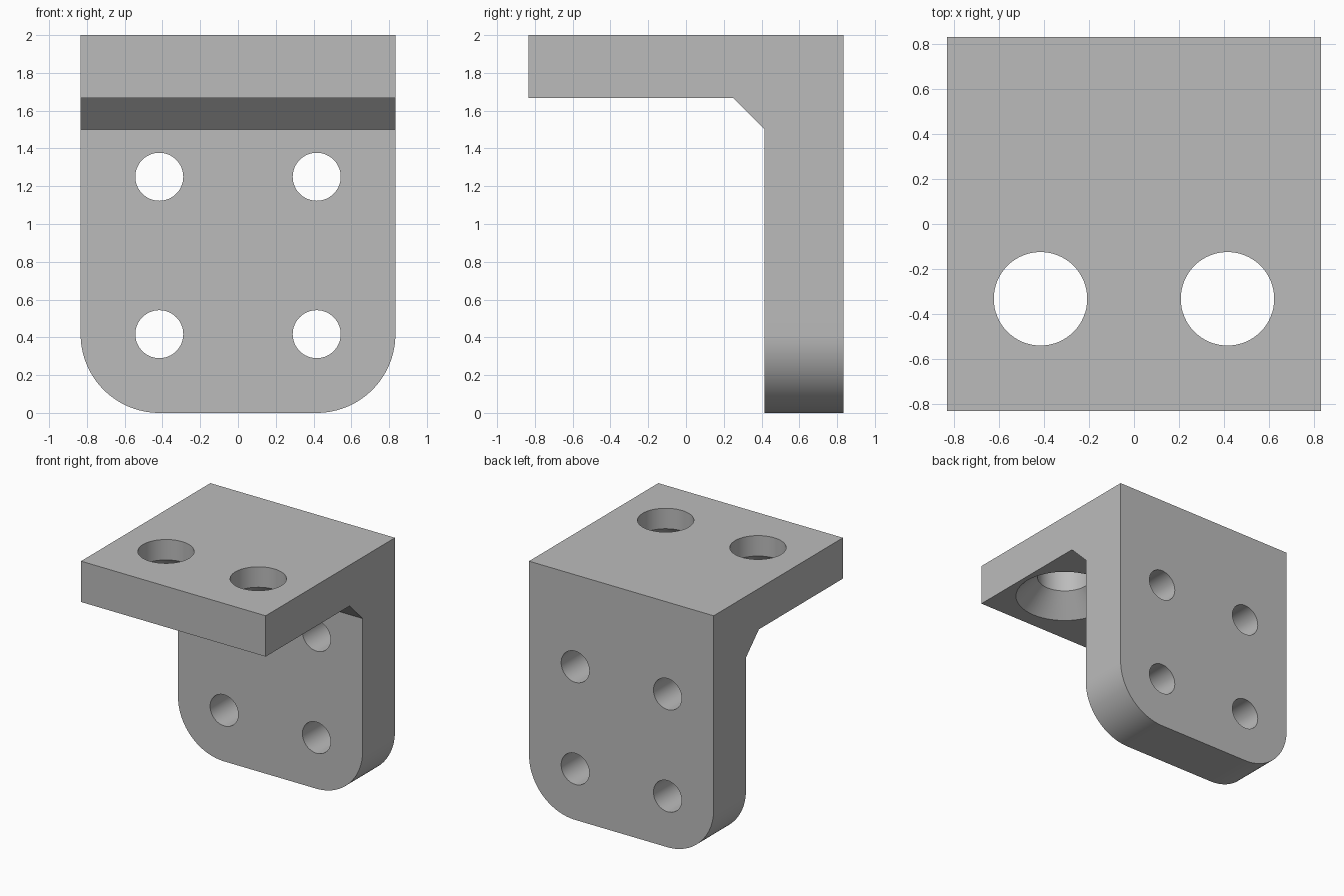
import bpy, bmesh, math
from mathutils import Matrix, Vector

cube = bpy.data.objects.get("Cube")
if cube:
    bpy.data.objects.remove(cube, do_unlink=True)

U = 1 / 12            # one design unit
HALF = 10 * U         # half width and half depth

grey = bpy.data.materials.new("plain grey")
grey.use_nodes = True
COLOUR = (0.5, 0.5, 0.5, 1)
grey.diffuse_color = COLOUR
grey.node_tree.nodes["Principled BSDF"].inputs["Base Color"].default_value = COLOUR


def finish(bm, name):
    bmesh.ops.recalc_face_normals(bm, faces=bm.faces)
    mesh = bpy.data.meshes.new(name)
    bm.to_mesh(mesh)
    bm.free()
    mesh.materials.append(grey)
    obj = bpy.data.objects.new(name, mesh)
    bpy.context.collection.objects.link(obj)
    return obj


def prism(name, points, direction):
    """Extrude a closed planar outline along a direction."""
    bm = bmesh.new()
    face = bm.faces.new([bm.verts.new(p) for p in points])
    ext = bmesh.ops.extrude_face_region(bm, geom=[face])
    verts = [g for g in ext["geom"] if isinstance(g, bmesh.types.BMVert)]
    bmesh.ops.translate(bm, verts=verts, vec=Vector(direction))
    return finish(bm, name)


def cutter(bm, centre, r1, r2, depth, turn=0):
    matrix = Matrix.Translation(centre) @ Matrix.Rotation(turn, 4, 'X')
    bmesh.ops.create_cone(bm, cap_ends=True, segments=64, radius1=r1,
                          radius2=r2, depth=depth, matrix=matrix)


def boolean(obj, tool, operation):
    mod = obj.modifiers.new(tool.name, 'BOOLEAN')
    mod.object = tool
    mod.operation = operation
    mod.solver = 'EXACT'
    bpy.context.view_layer.objects.active = obj
    bpy.ops.object.modifier_apply(modifier=mod.name)
    bpy.data.objects.remove(tool, do_unlink=True)


# Angle section: horizontal shelf, chamfered inner corner, upright plate
section = [(-10, 20), (3, 20), (5, 18), (5, 0), (10, 0), (10, 24), (-10, 24)]
bracket = prism("angle_bracket", [(-HALF, y * U, z * U) for y, z in section],
                (2 * HALF, 0, 0))

# Round the two lower corners of the upright plate
R = 5 * U
outline = [(HALF, -1, 3), (-HALF, -1, 3)]
for cx, start in ((-HALF + R, math.pi), (HALF - R, 1.5 * math.pi)):
    for i in range(25):
        a = start + i * math.pi / 48
        outline.append((cx + R * math.cos(a), -1, R + R * math.sin(a)))
# Widen the outline above the arcs so only the corners are trimmed
outline[0:2] = [(HALF + 1, -1, R), (HALF + 1, -1, 3), (-HALF - 1, -1, 3), (-HALF - 1, -1, R)]
boolean(bracket, prism("corner_trim", outline, (0, 2, 0)), 'INTERSECT')

# Through holes in the upright plate
bm = bmesh.new()
for x in (-5, 5):
    for z in (5, 15):
        cutter(bm, (x * U, 7.5 * U, z * U), 0.127, 0.127, 1, math.pi / 2)
boolean(bracket, finish(bm, "plate_holes"), 'DIFFERENCE')

# Large shelf holes, then the conical countersinks on their underside
bm = bmesh.new()
for x in (-5, 5):
    cutter(bm, (x * U, -4 * U, 22 * U), 2.5 * U, 2.5 * U, 1)
boolean(bracket, finish(bm, "shelf_holes"), 'DIFFERENCE')
bm = bmesh.new()
for x in (-5, 5):
    cutter(bm, (x * U, -4 * U, 20.5 * U), 5.5 * U, 2.5 * U, 3 * U)
boolean(bracket, finish(bm, "countersinks"), 'DIFFERENCE')

# Smooth curved walls, keep hard edges sharp
bpy.ops.object.select_all(action='DESELECT')
bracket.select_set(True)
bpy.context.view_layer.objects.active = bracket
bpy.ops.object.shade_smooth_by_angle(angle=math.radians(30))
